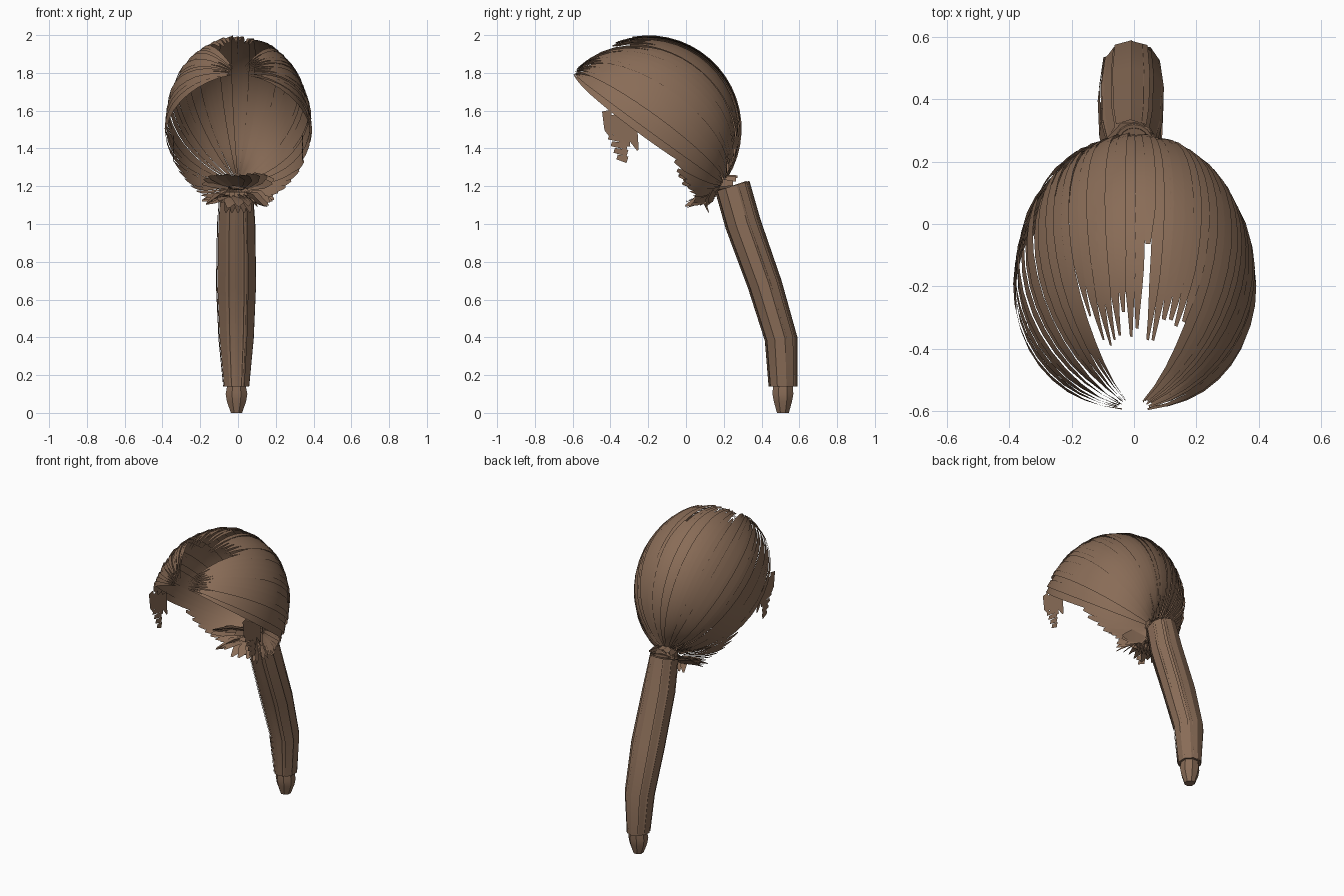
import bpy, bmesh, math, random
from mathutils import Vector

random.seed(4)
rnd = random.uniform

cube = bpy.data.objects.get("Cube")
if cube:
    bpy.data.objects.remove(cube)

brown = bpy.data.materials.new("brown_hair")
brown.use_nodes = True
COLOR = (0.25, 0.15, 0.095, 1)
brown.diffuse_color = COLOR
bsdf = brown.node_tree.nodes["Principled BSDF"]
bsdf.inputs["Base Color"].default_value = COLOR
bsdf.inputs["Roughness"].default_value = 0.8


def finish(bm, name, angle):
    """Turn a bmesh into a shaded object."""
    mesh = bpy.data.meshes.new(name)
    bm.to_mesh(mesh)
    bm.free()
    mesh.materials.append(brown)
    obj = bpy.data.objects.new(name, mesh)
    bpy.context.collection.objects.link(obj)
    bpy.ops.object.select_all(action="DESELECT")
    obj.select_set(True)
    bpy.context.view_layer.objects.active = obj
    bpy.ops.object.shade_smooth_by_angle(angle=math.radians(angle))
    return obj


def skin(bm, rows, closed=False):
    """Bridge equal rows of points with quads."""
    grid = [[bm.verts.new(p) for p in row] for row in rows]
    n = len(grid[0])
    for a, b in zip(grid, grid[1:]):
        for j in range(n if closed else n - 1):
            k = (j + 1) % n
            bm.faces.new((a[j], a[k], b[k], b[j]))
    return grid


def blade(bm, points, widths, side):
    """Flat tapering lock of hair along a short path."""
    side = Vector(side).normalized()
    skin(bm, [[Vector(p) - side * w, Vector(p) + side * w]
              for p, w in zip(points, widths)])


# Head shell: locks run as meridians from the tie to the front tips
CENTRE = Vector((0, -0.2, 1.505))
TIE_AXIS = Vector((0, 0.81, -0.59)).normalized()
UP_AXIS = Vector((0, 0.59, 0.81)).normalized()


def shell(theta, phi, lift=0.0):
    s = math.sin(theta)
    r = 0.488 + lift
    p = CENTRE + TIE_AXIS * r * math.cos(theta) + UP_AXIS * r * s * math.cos(phi)
    p.x += (0.385 + lift) * s * math.sin(phi)
    return p


HAIRLINE = [(-0.62, 1.79), (-0.45, 1.64), (-0.43, 1.55), (-0.22, 1.47),
            (-0.07, 1.38), (-0.03, 1.26), (0.02, 1.19), (0.1, 1.1)]


def hairline(y):
    for (y0, z0), (y1, z1) in zip(HAIRLINE, HAIRLINE[1:]):
        if y <= y1:
            return z0 + (z1 - z0) * (y - y0) / (y1 - y0)
    return 0


def lock_end(phi):
    """Polar angle where a lock stops."""
    deg = math.degrees(phi)
    front = -0.7
    if 4 < deg < 10:
        front = -0.05
    elif -32 < deg < 36:
        front = -0.33 + rnd(-0.05, 0.04)
    t = 0.25
    while t < math.radians(172):
        p = shell(t, phi)
        if p.z < hairline(p.y) or p.y < front:
            break
        t += 0.02
    return t


bm = bmesh.new()
COUNT, STEPS = 76, 18
for i in range(COUNT):
    phi = 2 * math.pi * (i + 0.5) / COUNT - math.pi
    end = lock_end(phi) + rnd(-0.03, 0.03)
    half = math.pi / COUNT * rnd(1.15, 1.5)
    lift = rnd(-0.004, 0.006)
    rows = []
    for k in range(STEPS + 1):
        f = k / STEPS
        t = 0.07 + (end - 0.07) * f
        w = half * (1 if f < 0.85 else 1 - 0.65 * (f - 0.85) / 0.15)
        rows.append([shell(t, phi + w * e, lift + 0.003 * e) for e in (-1, 0, 1)])
    skin(bm, rows)
finish(bm, "head_locks", 50)

# Loose wisps at both temples
bm = bmesh.new()
for s in (-1, 1):
    for k in range(4):
        y, z = -0.42 + 0.045 * k, 1.6 - 0.02 * k
        x = s * 0.345
        blade(bm, [(x, y, z), (x, y + 0.01, z - 0.1), (x, y + 0.03, z - 0.15)],
              [0.025, 0.022, 0.005], (0, 1, 0.2))
    for k in range(4):
        z = 1.46 - 0.035 * k
        blade(bm, [(s * 0.34, -0.41 + 0.015 * k, z), (s * 0.345, -0.31, z - 0.015)],
              [0.013, 0.018], (0, 0.3, 1))
finish(bm, "temple_wisps", 30)

# Ragged tuft at the nape, two fans of short locks
bm = bmesh.new()
for height, drop, reach, y_tip in ((1.2, 0.05, 0.19, -0.01), (1.15, -0.05, 0.17, 0.03),
                                  (1.14, -0.04, 0.19, 0.1)):
    for k in range(11):
        a = math.pi * k / 10
        c, s = math.cos(a), math.sin(a)
        root = Vector((0.05 * c, 0.15, height))
        tip = Vector((reach * c, y_tip - 0.03 * s + rnd(-0.02, 0.02),
                      height + drop * (0.5 + 0.5 * s) + rnd(-0.02, 0.02)))
        mid = root.lerp(tip, 0.6) + Vector((0, 0, 0.012))
        blade(bm, [root, mid, tip], [0.025, 0.038, 0.006],
              (-s, 0.3 * c, 0.6 * c + 0.3))
for k in range(5):
    x = -0.05 + 0.025 * k
    blade(bm, [(x, 0.13, 1.17), (x, 0.1, 1.11), (x * 1.3, 0.12, 1.06)],
          [0.02, 0.024, 0.005], (1, 0.4, 0))
finish(bm, "nape_tuft", 30)

# Gathered ends flaring around the tie
bm = bmesh.new()
for k in range(12):
    a = 2 * math.pi * k / 12
    out = Vector((math.cos(a), 0.4 * math.sin(a), 0.6 * math.sin(a)))
    root = Vector((0, 0.17, 1.22)) + out * 0.06
    tip = Vector((0, 0.25, 1.215)) + out * rnd(0.06, 0.085)
    blade(bm, [root, tip], [0.022, 0.014], (-math.sin(a), 0, math.cos(a)))
finish(bm, "gathered_ends", 30)

bpy.ops.mesh.primitive_torus_add(major_radius=0.055, minor_radius=0.011,
                                 major_segments=16, minor_segments=6,
                                 location=(0, 0.265, 1.2), rotation=(0.32, 0, 0))
tie = bpy.context.object
tie.name = "hair_tie"
tie.data.materials.append(brown)
bpy.ops.object.shade_smooth_by_angle(angle=math.radians(50))

# Ponytail stations: y, z, half width, half depth, tilt
TAIL = [(0.243, 1.2, 0.085, 0.092, 0.3), (0.3, 1.0, 0.1, 0.092, 0.3),
        (0.415, 0.68, 0.105, 0.088, 0.26), (0.502, 0.39, 0.092, 0.084, 0.1),
        (0.512, 0.14, 0.068, 0.074, 0)]
TIP = [(0.513, 0.16, 0.05, 0.055, 0), (0.513, 0.1, 0.062, 0.06, 0),
       (0.513, 0.06, 0.055, 0.052, 0), (0.513, 0.0, 0.032, 0.034, 0)]


def station(st, angle, grow=1.0):
    y, z, w, d, tilt = st
    s = d * grow * math.sin(angle)
    return Vector((-0.008 + w * grow * math.cos(angle),
                   y + s * math.cos(tilt), z + s * math.sin(tilt)))


def tube(name, stations, sides):
    bm = bmesh.new()
    angles = [2 * math.pi * (j + 0.5) / sides for j in range(sides)]
    grid = skin(bm, [[station(st, a) for a in angles] for st in stations], True)
    bm.faces.new(grid[0])
    bm.faces.new(grid[-1])
    bmesh.ops.recalc_face_normals(bm, faces=bm.faces)
    finish(bm, name, 25)


tube("ponytail_core", TAIL, 8)
tube("ponytail_tip", TIP, 8)

# Flat overlapping locks laid round the ponytail
bm = bmesh.new()
for k in range(10):
    a = 2 * math.pi * k / 10 + rnd(-0.1, 0.1)
    grow = rnd(0.99, 1.06)
    skin(bm, [[station(st, a + e, grow) for e in (-0.3, 0.3)] for st in TAIL])
finish(bm, "ponytail_locks", 25)
